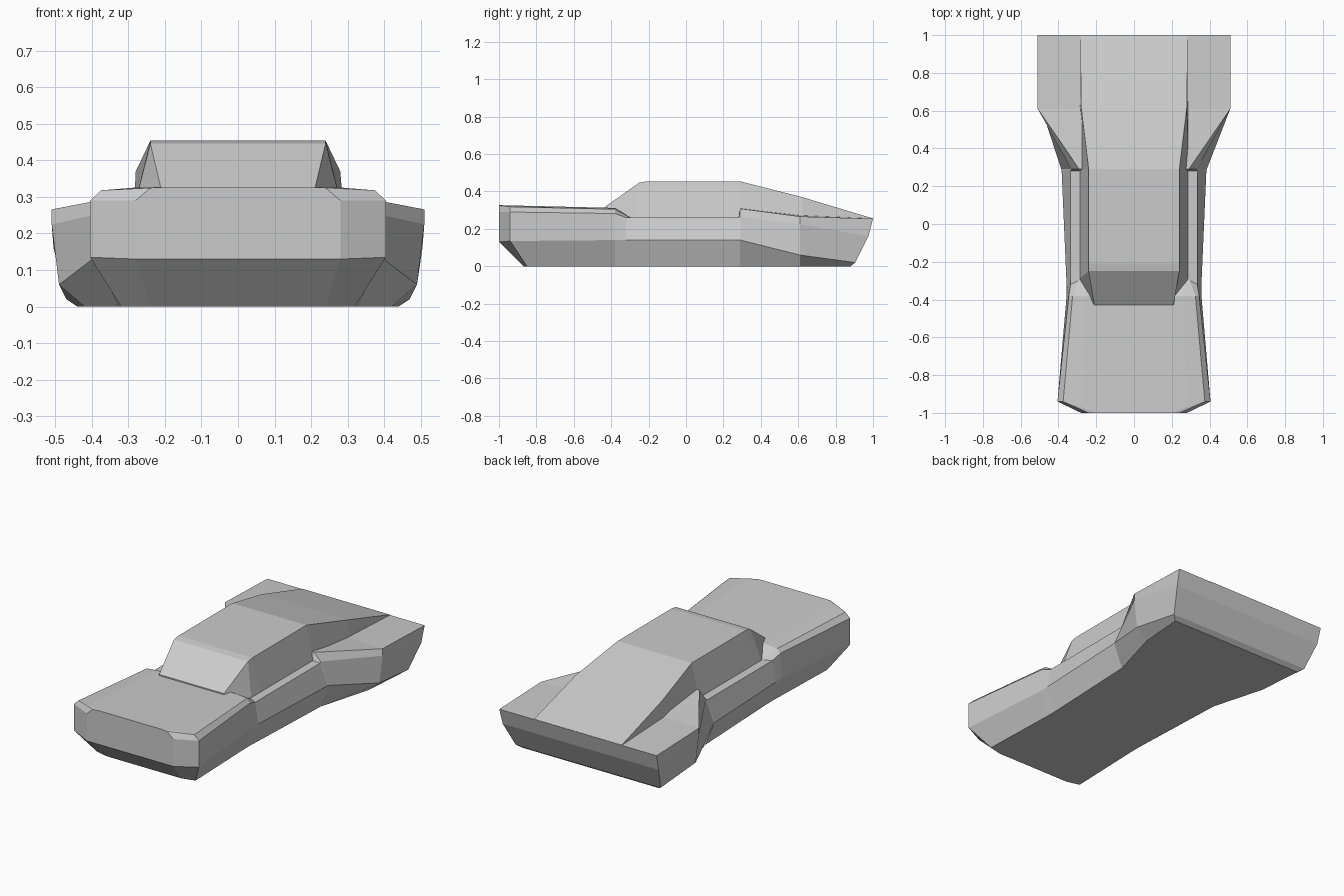
import bpy, bmesh

if "Cube" in bpy.data.objects:
    bpy.data.objects.remove(bpy.data.objects["Cube"])


def loft(name, stations):
    """Skin mirrored half sections (lists of x, y, z from bottom to top) into a closed solid."""
    bm = bmesh.new()
    rows = []
    for pts in stations:
        right = [bm.verts.new(p) for p in pts]
        left = [bm.verts.new((-x, y, z)) for x, y, z in pts]
        rows.append((right, left))
    n = len(stations[0])
    for (r0, l0), (r1, l1) in zip(rows, rows[1:]):
        ring0, ring1 = r0 + l0[::-1], r1 + l1[::-1]
        for i in range(2 * n):
            j = (i + 1) % (2 * n)
            bm.faces.new((ring0[i], ring1[i], ring1[j], ring0[j]))
    # end panels, one strip per pair of section points
    for r, l in (rows[0], rows[-1]):
        for i in range(n - 1):
            bm.faces.new((r[i], r[i + 1], l[i + 1], l[i]))
    bmesh.ops.recalc_face_normals(bm, faces=bm.faces)
    mesh = bpy.data.meshes.new(name)
    bm.to_mesh(mesh)
    bm.free()
    obj = bpy.data.objects.new(name, mesh)
    bpy.context.collection.objects.link(obj)
    return obj


def section(y, profile, tuck=(0, 0, 0, 0, 0, 0)):
    """Place an (x, z) half profile at y; tuck shifts single points along y."""
    return [(x, y + t, z) for (x, z), t in zip(profile, tuck)]


# Lower body: sill, lower side, upper side, shoulder, inner top
body = [
    # nose
    section(-1.0, [(.24, 0), (.28, .13), (.28, .29), (.24, .325), (.20, .327)],
            (.13, 0, 0, 0, 0)),
    # front corners
    section(-.94, [(.32, 0), (.405, .135), (.405, .29), (.375, .318), (.28, .326)],
            (.09, 0, 0, 0, -.03)),
    # end of the bonnet
    section(-.38, [(.305, 0), (.357, .14), (.345, .282), (.325, .305), (.26, .312)]),
    # door step
    section(-.32, [(.305, 0), (.357, .14), (.335, .26), (.295, .262), (.26, .262)],
            (0, 0, 0, .02, .02)),
    section(.28, [(.33, 0), (.383, .14), (.335, .26), (.295, .262), (.26, .262)]),
    # rear haunch
    section(.29, [(.33, 0), (.385, .14), (.332, .265), (.29, .308), (.26, .31)]),
    section(.61, [(.42, 0), (.49, .06), (.51, .225), (.51, .266), (.28, .272)]),
    # tail
    section(1.0, [(.44, 0), (.47, .02), (.505, .16), (.51, .254), (.28, .254)],
            (-.12, -.095, -.025, 0, 0)),
]
loft("body", body)

# Cabin: base and roof edge, running from windscreen to fastback tail
cabin = [
    [(.21, -.43, .25), (.21, -.43, .32)],
    [(.29, -.29, .25), (.24, -.25, .447)],
    [(.29, -.21, .25), (.24, -.21, .454)],
    [(.29, .29, .25), (.24, .29, .454)],
    [(.287, .62, .22), (.28, .62, .37)],
    [(.285, .985, .22), (.284, 1.0, .256)],
]
loft("cabin", cabin)
